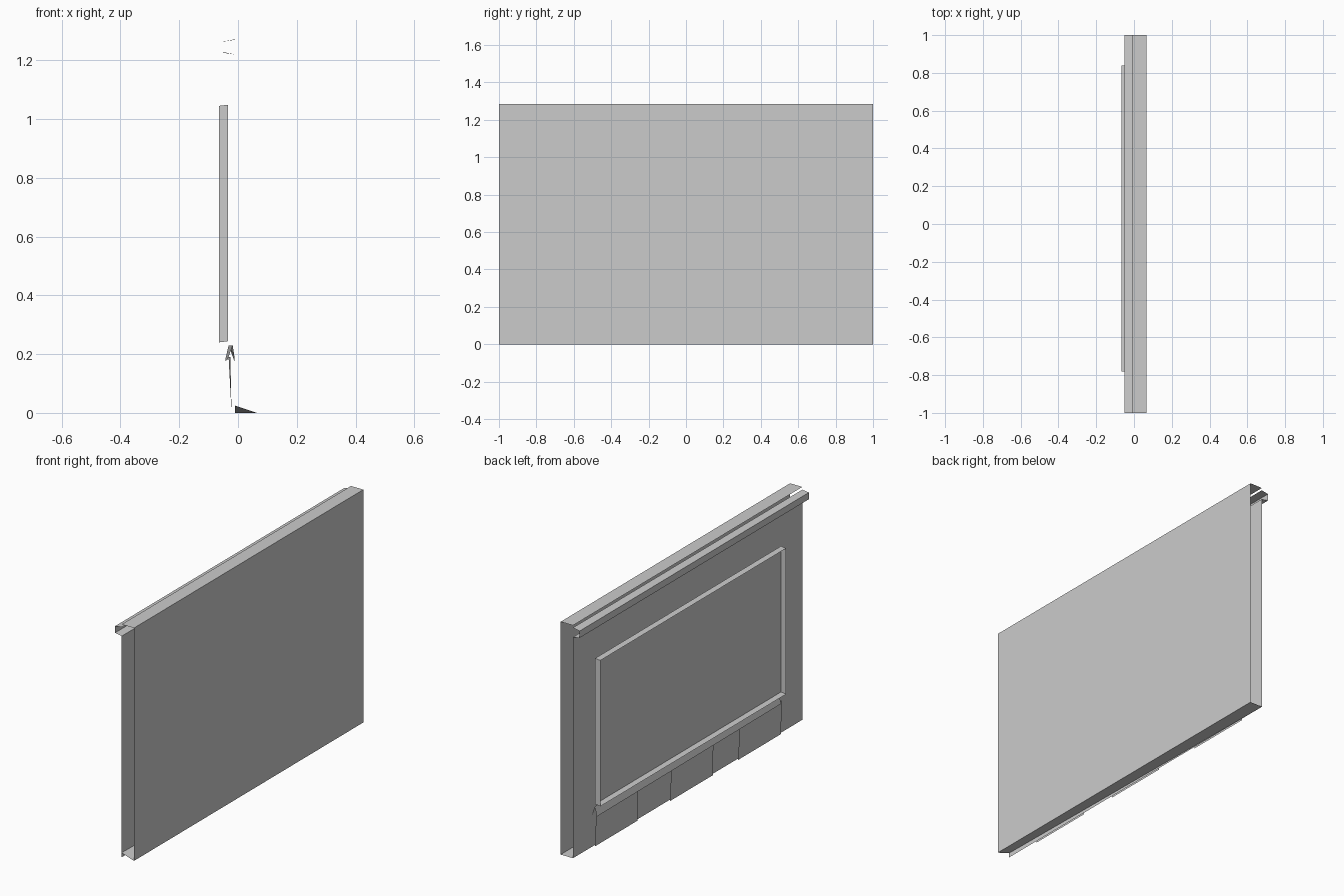
import bpy

if "Cube" in bpy.data.objects:
    bpy.data.objects.remove(bpy.data.objects["Cube"])

def strip(name, prof_a, prof_b, y0=-1, y1=1):
    """Thin sheet lofted between an (x, z) profile at y0 and one at y1."""
    n = len(prof_a)
    verts = [(x, y0, z) for x, z in prof_a] + [(x, y1, z) for x, z in prof_b]
    faces = [(i, i + 1, n + i + 1, n + i) for i in range(n - 1)]
    me = bpy.data.meshes.new(name)
    me.from_pydata(verts, [], faces)
    ob = bpy.data.objects.new(name, me)
    bpy.context.collection.objects.link(ob)
    return ob

def sheet(name, prof, y0=-1, y1=1):
    return strip(name, prof, prof, y0, y1)

FRONT, BACK, TOP = 0.065, -0.01, 1.285

# Outer skin with its folded top ledge
sheet("outer_skin", [(FRONT, 0), (FRONT, TOP), (BACK, TOP)])

# Inner skin, stopping short of the top ledge
sheet("inner_skin", [(BACK, 1.22), (BACK, 0)])

# Slightly twisted bottom sheet joining both skins
strip("bottom_sheet", [(BACK, 0.025), (FRONT, 0)], [(BACK, 0), (FRONT, 0)])

# Channel-shaped rail along the upper inner edge
strip("top_rail", [(BACK, 1.27), (-0.05, 1.265), (-0.05, 1.228), (BACK, 1.22)],
      [(BACK, 1.272), (-0.05, 1.264), (-0.05, 1.226), (BACK, 1.22)])

# Recessed panel: four thin walls around a flat back
x0, x1, ya, yb = -0.065, -0.034, -0.78, 0.84
ring = [(ya, 0.24), (yb, 0.24), (yb, 1.045), (ya, 1.045)]
verts = [(x0, y, z) for y, z in ring] + [(x1, y, z + 0.004) for y, z in ring]
faces = [(i, (i + 1) % 4, 4 + (i + 1) % 4, 4 + i) for i in range(4)] + [(4, 5, 6, 7)]
me = bpy.data.meshes.new("recessed_panel")
me.from_pydata(verts, [], faces)
bpy.context.collection.objects.link(bpy.data.objects.new("recessed_panel", me))

# Tent-shaped moulding under the panel, twisting a little along its length
strip("lower_moulding", [(-0.012, 0.19), (-0.018, 0.23), (-0.036, 0.18)],
      [(-0.012, 0.175), (-0.032, 0.23), (-0.044, 0.178)], ya, yb)

# Three hanging flaps
for i, y in enumerate((-0.61, -0.015, 0.64)):
    strip(f"flap_{i + 1}", [(-0.026, 0.19), (-0.022, 0.002)],
          [(-0.032, 0.19), (-0.022, 0.002)], y - 0.187, y + 0.187)
